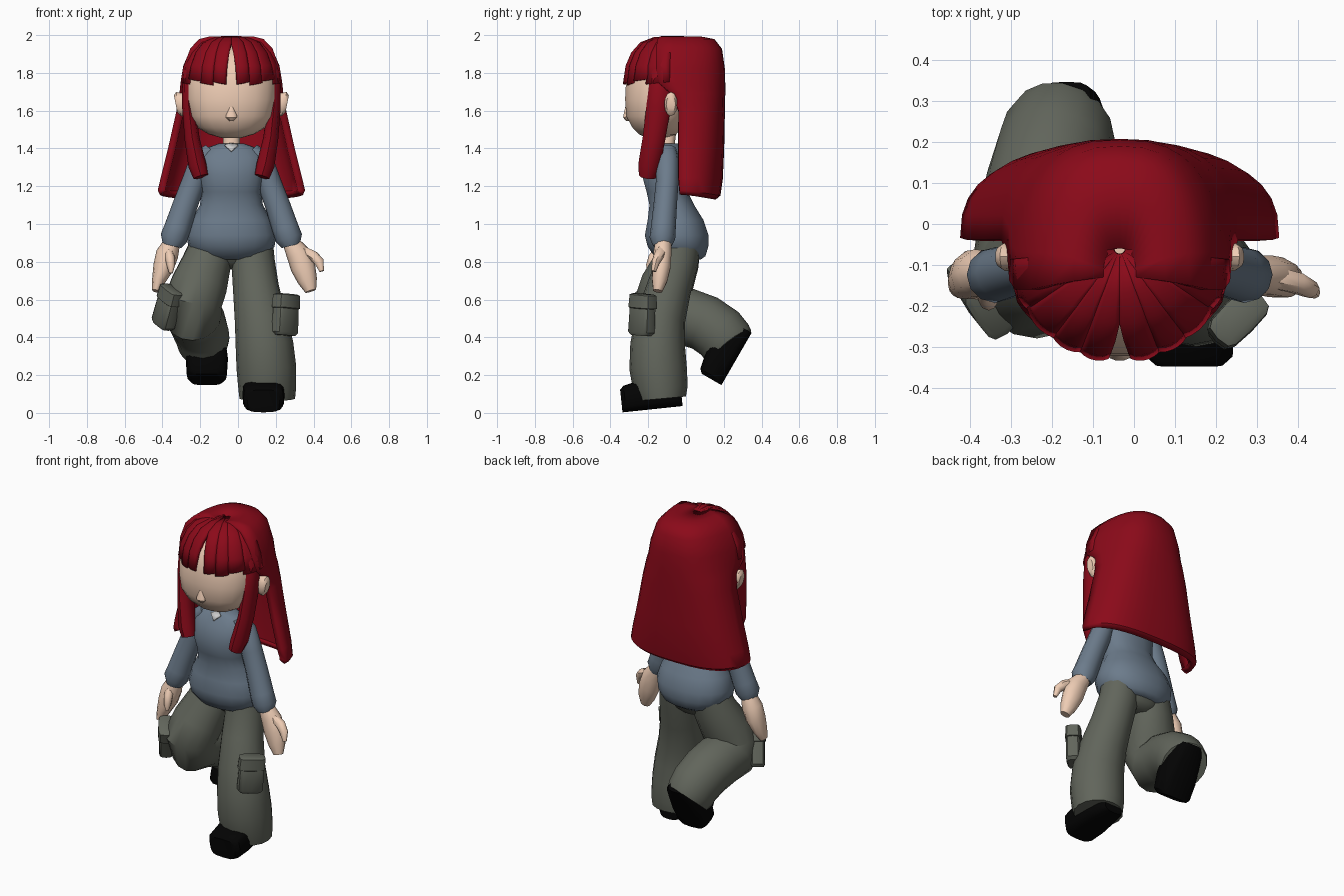
import bpy, bmesh
from math import sin, cos, pi, radians
from mathutils import Vector, Matrix

CX = -0.035  # centre line of head and torso


def material(name, rgb):
    m = bpy.data.materials.new(name)
    m.diffuse_color = (*rgb, 1)
    return m


RED = material("hair_red", (0.26, 0.003, 0.01))
SKIN = material("skin", (0.86, 0.61, 0.46))
BLUE = material("shirt_blue", (0.15, 0.20, 0.26))
GREEN = material("trouser_grey", (0.12, 0.13, 0.105))
BLACK = material("shoe_black", (0.001, 0.001, 0.001))
WHITE = material("collar_white", (0.6, 0.6, 0.6))


def skin(name, rows, mat, closed=True, angle=45, thick=0):
    """Join rows of points into a surface; closed rows get end caps."""
    bm = bmesh.new()
    vs = [[bm.verts.new(p) for p in r] for r in rows]
    n = len(rows[0])
    for a, b in zip(vs, vs[1:]):
        for i in range(n if closed else n - 1):
            j = (i + 1) % n
            bm.faces.new((a[i], a[j], b[j], b[i]))
    if closed:
        bm.faces.new(vs[0])
        bm.faces.new(vs[-1])
    bmesh.ops.recalc_face_normals(bm, faces=bm.faces)
    me = bpy.data.meshes.new(name)
    bm.to_mesh(me)
    bm.free()
    me.materials.append(mat)
    ob = bpy.data.objects.new(name, me)
    bpy.context.collection.objects.link(ob)
    if thick:
        s = ob.modifiers.new("thickness", 'SOLIDIFY')
        s.thickness = thick
        s.offset = 0
    bpy.ops.object.select_all(action='DESELECT')
    ob.select_set(True)
    bpy.context.view_layer.objects.active = ob
    bpy.ops.object.shade_smooth_by_angle(angle=radians(angle))
    return ob


def spow(v, p):
    return (abs(v) ** p) * (1 if v >= 0 else -1)


def oval(n=16, p=1.0):
    return [(spow(cos(2 * pi * i / n), p), spow(sin(2 * pi * i / n), p)) for i in range(n)]


def stack(name, rows, mat, n=18, p=0.9):
    """Horizontal rings: (z, half width, front y, back y)."""
    return skin(name, [[(CX + rx * c, (yf + yb) / 2 + (yb - yf) / 2 * s, z)
                        for c, s in oval(n, p)] for z, rx, yf, yb in rows], mat)


def tube(name, pts, mat, n=12, p=1.0, angle=45):
    """Rings across a path: (x, y, z, half width, half depth)."""
    rows = []
    for i, q in enumerate(pts):
        a, b = pts[max(i - 1, 0)], pts[min(i + 1, len(pts) - 1)]
        t = (Vector(b[:3]) - Vector(a[:3])).normalized()
        side = Vector((1, 0, 0))
        side = (side - t * side.dot(t)).normalized()
        up = t.cross(side)
        rows.append([Vector(q[:3]) + side * q[3] * c + up * q[4] * s for c, s in oval(n, p)])
    return skin(name, rows, mat, angle=angle)


# head, nose, neck
stack("head", [(1.455, .05, -.21, -.1), (1.475, .12, -.25, -.05), (1.51, .18, -.285, -.02),
               (1.57, .22, -.318, .02), (1.66, .24, -.325, .06), (1.76, .243, -.32, .1),
               (1.86, .21, -.285, .1), (1.92, .155, -.22, .08), (1.95, .07, -.13, .02)], SKIN)
stack("nose", [(1.545, .01, -.318, -.3), (1.565, .03, -.334, -.3), (1.58, .028, -.331, -.3),
               (1.62, .01, -.322, -.3)], SKIN, 10)
stack("neck", [(1.36, .055, -.15, -.05), (1.42, .045, -.14, -.06), (1.5, .045, -.14, -.05)], SKIN, 12)

# ears, leaning outward at the top
for s, side in ((-1, "left"), (1, "right")):
    skin("ear_" + side,
         [[(CX + s * (x + r * .2 * d), -.08 + r * .55 * c, 1.635 + r * d) for c, d in oval(12)]
          for x, r in ((.21, .045), (.25, .058), (.28, .064), (.295, .045))], SKIN)

# long back hair: a thick curved sheet, (z, half width, front y, back y)
hair = [(1.974, .04, -.13, -.06), (1.974, .11, -.14, .07), (1.962, .16, -.15, .14),
        (1.92, .2, -.16, .172), (1.82, .237, -.16, .186), (1.74, .25, -.14, .188),
        (1.69, .255, -.08, .188), (1.6, .27, -.04, .186), (1.4, .315, -.04, .182),
        (1.24, .355, -.04, .175), (1.18, .37, -.035, .165), (1.165, .362, -.035, .145)]
rows = []
for z, rx, yf, yb in hair:
    rows.append([(CX + rx * spow(cos(pi * i / 18), .75), yf + (yb - yf) * spow(sin(pi * i / 18), .75),
                  z - (.02 * sin(pi * i / 18) if z < 1.2 else 0)) for i in range(19)])
skin("back_hair", rows, RED, closed=False, thick=.04)

# fringe strands fanning from the crown, parting at the tips
PROFILE = [(.05, 1.98), (.4, 1.975), (.65, 1.95), (.82, 1.9), (.93, 1.835), (.985, 1.75)]
FRINGE = ((0, 7, 21, 20, 1.75), (21, 22, 37, 37, 1.745), (36, 37, 58, 57, 1.765), (56, 56, 84, 84, 1.75))
for s, side in ((-1, "left"), (1, "right")):
    for k, (top0, tip0, top1, tip1, tip_z) in enumerate(FRINGE):
        rows = []
        for f, z in PROFILE:
            w = max(0, (f - .65) / .335)
            a0, a1 = top0 + (tip0 - top0) * w, top1 + (tip1 - top1) * w
            row = []
            for i in range(6):
                u = i / 5
                a = radians(a0 + (a1 - a0) * u)
                g = f * (.975 + .03 * 4 * u * (1 - u))
                row.append((CX + s * .265 * g * sin(a), -.06 - .268 * g * cos(a),
                            tip_z - .012 + .012 * u if f > .95 else z))
            rows.append(row)
        skin(f"fringe_{side}_{k + 1}", rows, RED, closed=False, thick=.03)
    # long lock beside the face
    tube("front_lock_" + side, [(CX + s * x, y, z, a, b) for x, y, z, a, b in (
        (.16, -.12, 1.92, .03, .04), (.225, -.13, 1.8, .035, .06), (.226, -.145, 1.62, .035, .065),
        (.208, -.17, 1.45, .04, .06), (.18, -.195, 1.31, .048, .058), (.162, -.205, 1.25, .04, .045))],
        RED, 8)

# shirt body
stack("shirt", [(1.425, .07, -.15, -.04), (1.4, .14, -.17, -.02), (1.35, .175, -.2, -.01),
                (1.26, .172, -.235, 0), (1.17, .157, -.21, .01), (1.1, .167, -.195, .045),
                (1.02, .215, -.205, .095), (.94, .238, -.22, .122), (.88, .228, -.205, .12),
                (.83, .185, -.17, .105), (.812, .14, -.13, .08)], BLUE)
# v-shaped collar
skin("collar", [[(CX - .035, -.17, 1.417), (CX, -.192, 1.385), (CX + .035, -.17, 1.417)],
                [(CX - .01, -.15, 1.425), (CX, -.15, 1.425), (CX + .01, -.15, 1.425)]],
     WHITE, closed=False, thick=.01)

# sleeves
for s, side in ((-1, "left"), (1, "right")):
    tube("sleeve_" + side, [(CX + s * x, y, z, a, b) for x, y, z, a, b in (
        (.11, -.1, 1.395, .035, .05), (.16, -.1, 1.34, .06, .06), (.2, -.1, 1.22, .064, .06),
        (.245, -.11, 1.1, .066, .062), (.285, -.12, .98, .07, .066), (.305, -.125, .925, .072, .068),
        (.315, -.125, .885, .05, .05))], BLUE)

# hands with thumbs
tube("hand_right", [(.28, -.12, .9, .045, .045), (.32, -.125, .84, .064, .05), (.345, -.13, .77, .066, .05),
                    (.368, -.14, .7, .052, .042), (.385, -.15, .645, .03, .025)], SKIN, 10)
tube("thumb_right", [(.34, -.13, .86, .025, .03), (.4, -.145, .83, .03, .026), (.43, -.16, .8, .026, .022),
                     (.443, -.17, .75, .012, .012)], SKIN, 8)
tube("hand_left", [(-.35, -.12, .9, .045, .045), (-.375, -.12, .84, .06, .06), (-.395, -.125, .77, .055, .062),
                   (-.42, -.135, .7, .036, .05), (-.435, -.15, .645, .02, .028)], SKIN, 10)
tube("thumb_left", [(-.37, -.14, .86, .025, .03), (-.36, -.175, .82, .026, .026),
                    (-.355, -.19, .78, .022, .022), (-.355, -.195, .74, .01, .01)], SKIN, 8)

# trousers: hips, straight leg, bent leg
stack("trouser_hips", [(.93, .18, -.14, .09), (.85, .185, -.14, .085), (.79, .13, -.1, .06),
                       (.76, .06, -.06, .03)], GREEN)
tube("straight_leg", [(.075, -.03, .9, .11, .11), (.08, -.045, .8, .115, .11), (.095, -.09, .66, .122, .118),
                      (.12, -.135, .5, .138, .132), (.14, -.15, .36, .153, .145), (.15, -.148, .24, .158, .152),
                      (.155, -.135, .13, .153, .145), (.155, -.13, .075, .147, .13)], GREEN, 16)
tube("bent_leg", [(-.14, -.03, .9, .11, .11), (-.165, -.05, .8, .13, .12), (-.205, -.1, .68, .15, .14),
                  (-.237, -.13, .59, .153, .15), (-.24, -.09, .52, .153, .16), (-.23, 0, .51, .15, .152),
                  (-.212, .1, .475, .15, .15), (-.192, .18, .42, .145, .15),
                  (-.183, .215, .375, .14, .148), (-.175, .235, .35, .13, .14)], GREEN, 16)


# cargo pockets: pouch plus flap, turned outward
def block(name, loc, yaw, lean, size, drop):
    w, d, h = size
    rows = [[Vector((w * k * c, d * k * s, z * h)) for c, s in oval(12, .5)]
            for z, k in ((-.5, .8), (-.42, 1), (.42, .95), (.5, .75))]
    ob = skin(name, rows, GREEN, angle=40)
    m = Matrix.Translation(loc) @ Matrix.Rotation(radians(yaw), 4, 'Z')
    m = m @ Matrix.Rotation(radians(lean), 4, 'Y')
    ob.matrix_world = m @ Matrix.Translation((0, 0, drop))


for side, loc, yaw, lean in (("right", (.252, -.232, .515), 45, 4), ("left", (-.375, -.175, .555), -55, 25)):
    block("pocket_" + side, loc, yaw, lean, (.075, .042, .21), 0)
    block("pocket_flap_" + side, loc, yaw, lean, (.079, .047, .08), .075)

# shoes: same shape, one flat and one lifted behind
for name, loc, tilt in (("shoe_right", (.135, -.172, .02), 6), ("shoe_left", (-.165, .27, .29), 60)):
    ob = skin(name, [[(rx * c, y, zc + zc * s) for c, s in oval(16, .55)] for y, zc, rx in (
        (-.165, .06, .085), (-.145, .07, .106), (-.05, .08, .112), (.05, .085, .1),
        (.13, .08, .085), (.155, .06, .06))], BLACK, angle=40)
    ob.matrix_world = Matrix.Translation(loc) @ Matrix.Rotation(radians(tilt), 4, 'X')
